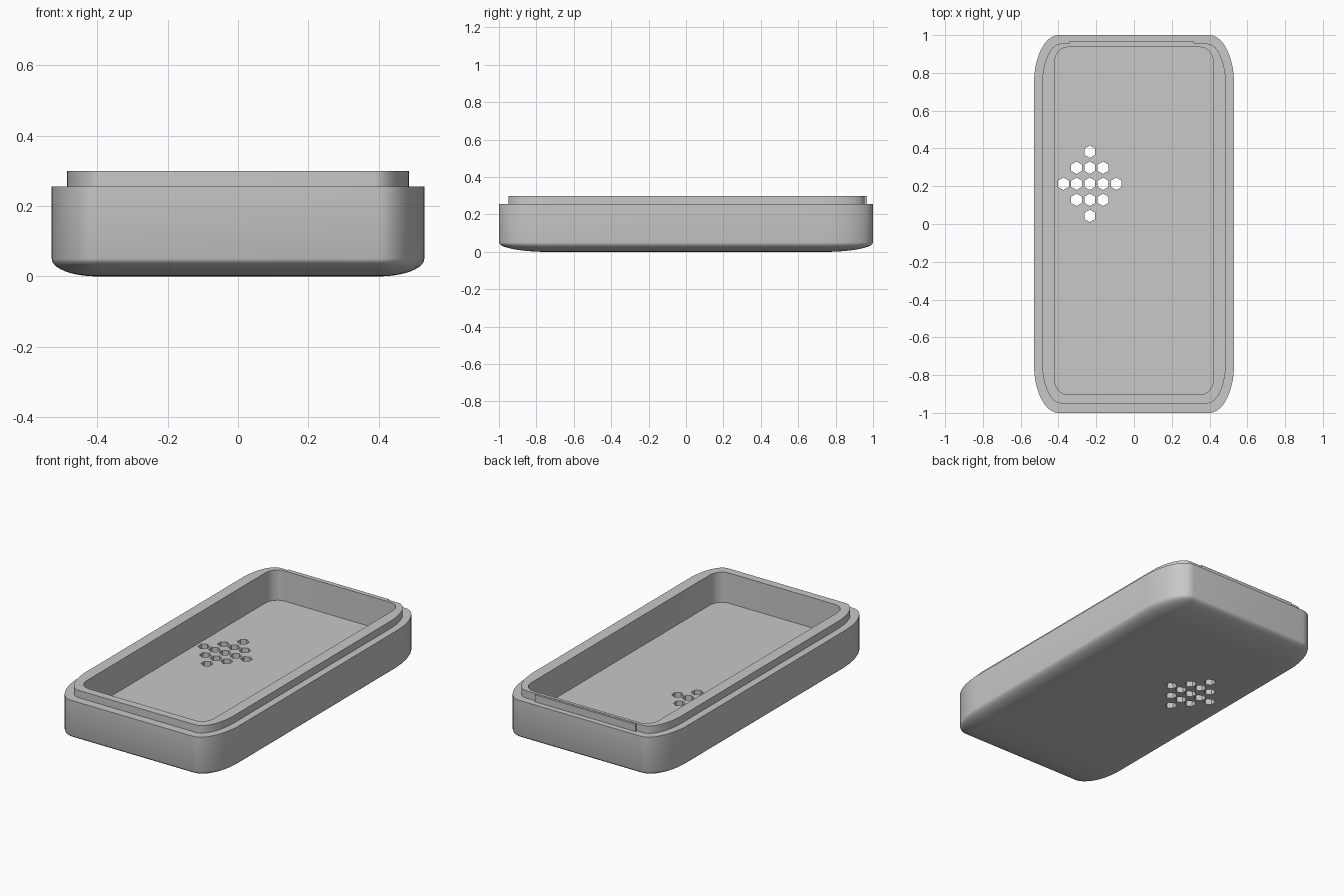
import bpy, bmesh, math

if "Cube" in bpy.data.objects:
    bpy.data.objects.remove(bpy.data.objects["Cube"])

grey = bpy.data.materials.new("light grey")
grey.diffuse_color = (0.58, 0.58, 0.58, 1)
grey.use_nodes = True
grey.node_tree.nodes["Principled BSDF"].inputs["Base Color"].default_value = grey.diffuse_color


def ring(hx, y0, y1, rx, ry, z, steps=14):
    """Rounded rectangle with elliptical corners, counter-clockwise."""
    pts = []
    for q, (sx, cy) in enumerate([(1, y1 - ry), (-1, y1 - ry), (-1, y0 + ry), (1, y0 + ry)]):
        for i in range(steps + 1):
            a = math.pi / 2 * (q + i / steps)
            pts.append((sx * (hx - rx) + rx * math.cos(a), cy + ry * math.sin(a), z))
    return pts


def finish(name, bm):
    bmesh.ops.recalc_face_normals(bm, faces=bm.faces)
    me = bpy.data.meshes.new(name)
    bm.to_mesh(me)
    bm.free()
    me.materials.append(grey)
    ob = bpy.data.objects.new(name, me)
    bpy.context.collection.objects.link(ob)
    return ob


def loft(name, rings):
    bm = bmesh.new()
    loops = [[bm.verts.new(p) for p in r] for r in rings]
    n = len(loops[0])
    for a, b in zip(loops, loops[1:]):
        for i in range(n):
            j = (i + 1) % n
            bm.faces.new((a[i], a[j], b[j], b[i]))
    bm.faces.new(loops[0][::-1])
    bm.faces.new(loops[-1])
    bmesh.ops.remove_doubles(bm, verts=bm.verts, dist=1e-5)
    return finish(name, bm)


# Case shell: rounded base, outer wall, shoulder, lip, cavity and floor
HX, RX, RY, RZ = 0.53, 0.13, 0.26, 0.05
rings = []
for k in range(11):
    f = math.pi / 2 * k / 10
    s = max(math.sin(f), 0.02)
    dx, dy = RX * (1 - s), RY * (1 - s)
    rings.append(ring(HX - dx, -1 + dy, 1 - dy, RX * s, RY * s, RZ * (1 - math.cos(f))))
rings += [
    ring(HX, -1, 1, RX, RY, 0.256),
    ring(0.487, -0.95, 0.955, 0.10, 0.22, 0.256),
    ring(0.487, -0.95, 0.955, 0.10, 0.22, 0.30),
    ring(0.42, -0.903, 0.936, 0.07, 0.08, 0.30),
    ring(0.42, -0.903, 0.936, 0.07, 0.08, 0.12),
]
shell = loft("case_shell", rings)

# Diamond of hexagonal holes through the floor
bm = bmesh.new()
for row in range(-2, 3):
    span = 2 - abs(row)
    if abs(row) == 1:
        span = 1
    for col in range(-span, span + 1):
        x, y = -0.234 + 0.07 * col, 0.213 + 0.085 * row
        hexes = [[bm.verts.new((x + 0.033 * math.cos(math.pi * (k / 3 + 1 / 6)),
                                y + 0.033 * math.sin(math.pi * (k / 3 + 1 / 6)), z))
                  for k in range(6)] for z in (-0.1, 0.2)]
        bm.faces.new(hexes[0][::-1])
        bm.faces.new(hexes[1])
        for k in range(6):
            j = (k + 1) % 6
            bm.faces.new((hexes[0][k], hexes[0][j], hexes[1][j], hexes[1][k]))
cutter = finish("hole_cutter", bm)
cutter.hide_render = True
mod = shell.modifiers.new("holes", 'BOOLEAN')
mod.operation = 'DIFFERENCE'
mod.solver = 'EXACT'
mod.object = cutter
bpy.context.view_layer.objects.active = shell
shell.select_set(True)
bpy.ops.object.modifier_apply(modifier=mod.name)
bpy.data.objects.remove(cutter)
bpy.ops.object.shade_smooth_by_angle(angle=math.radians(30))

# Raised catch on the back of the lip
bm = bmesh.new()
bmesh.ops.create_cube(bm, size=1)
for v in bm.verts:
    v.co = (-0.344 if v.co.x < 0 else 0.317,
            0.942 if v.co.y < 0 else 0.967,
            0.25 if v.co.z < 0 else 0.298)
finish("back_catch", bm)
